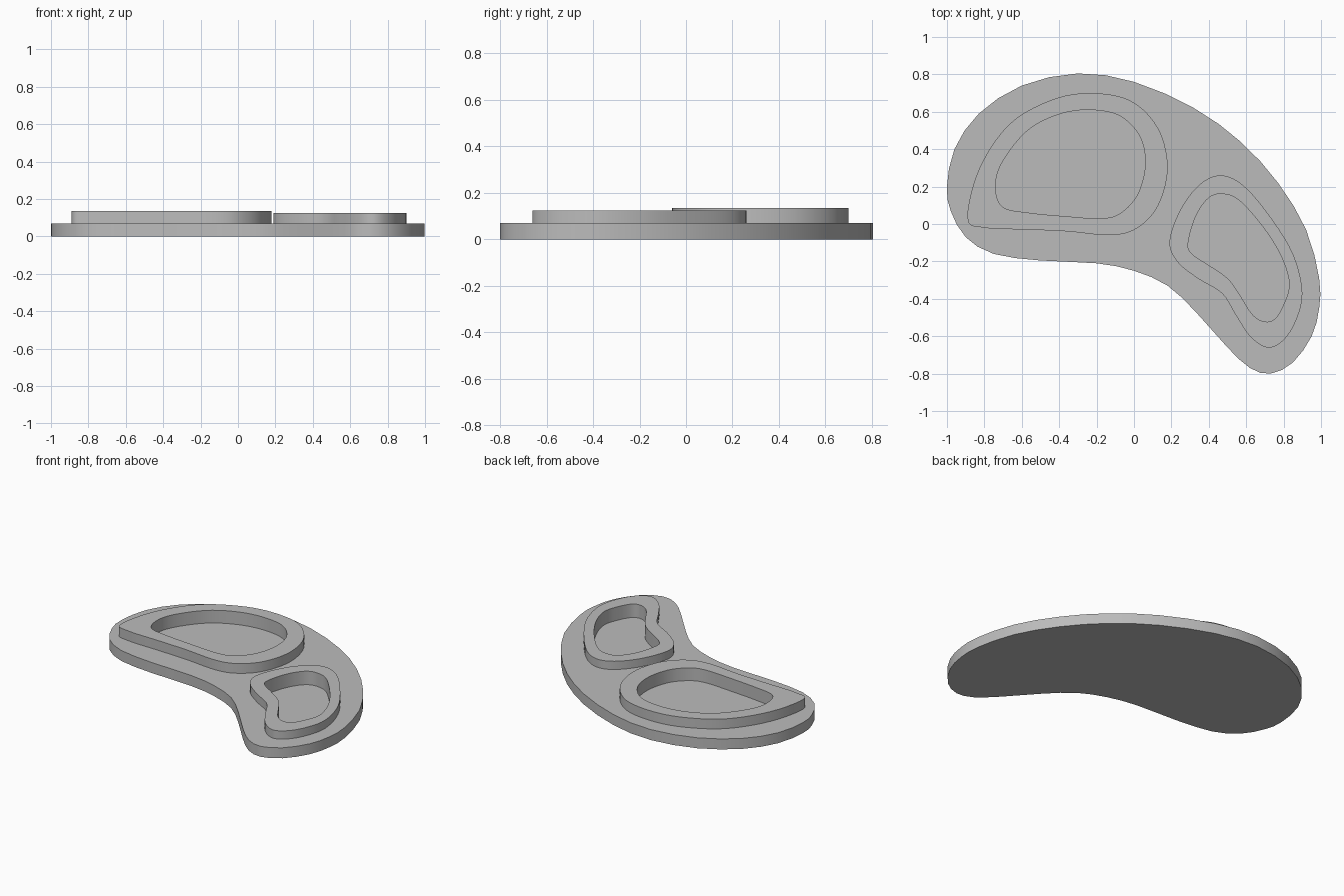
import bpy
import bmesh
import math
from mathutils import Vector

if "Cube" in bpy.data.objects:
    bpy.data.objects.remove(bpy.data.objects["Cube"], do_unlink=True)

SLAB_TOP = 0.07

grey = bpy.data.materials.new("plain_grey")
grey.use_nodes = True
grey.diffuse_color = (0.5, 0.5, 0.5, 1)
grey.node_tree.nodes["Principled BSDF"].inputs["Base Color"].default_value = (0.5, 0.5, 0.5, 1)


def closed_curve(points, steps):
    """Smooth closed outline passing through the given plan points."""
    knots = [Vector(p) for p in points]
    count = len(knots)
    outline = []
    for i in range(count):
        a, b, c, d = (knots[(i + k) % count] for k in (-1, 0, 1, 2))
        for s in range(steps):
            t = s / steps
            outline.append(b + 0.5 * t * ((c - a)
                           + t * (2 * a - 5 * b + 4 * c - d)
                           + t * t * (3 * b - a - 3 * c + d)))
    return outline


def finish(name, bm):
    bmesh.ops.recalc_face_normals(bm, faces=bm.faces)
    mesh = bpy.data.meshes.new(name)
    bm.to_mesh(mesh)
    bm.free()
    mesh.materials.append(grey)
    obj = bpy.data.objects.new(name, mesh)
    bpy.context.collection.objects.link(obj)
    return obj


def smooth(obj):
    bpy.ops.object.select_all(action="DESELECT")
    obj.select_set(True)
    bpy.context.view_layer.objects.active = obj
    bpy.ops.object.shade_smooth_by_angle(angle=math.radians(30))


def prism(name, outline, bottom, top):
    """Solid plate from a plan outline."""
    bm = bmesh.new()
    face = bm.faces.new([bm.verts.new((p.x, p.y, bottom)) for p in outline])
    lifted = bmesh.ops.extrude_face_region(bm, geom=[face], use_keep_orig=True)["geom"]
    verts = [v for v in lifted if isinstance(v, bmesh.types.BMVert)]
    bmesh.ops.translate(bm, verts=verts, vec=(0, 0, top - bottom))
    return finish(name, bm)


def rim(name, outer, inner, bottom, top):
    """Raised wall between two matching outlines."""
    bm = bmesh.new()
    loops = [[bm.verts.new((p.x, p.y, z)) for p in outline]
             for outline, z in ((outer, bottom), (outer, top), (inner, top), (inner, bottom))]
    count = len(outer)
    for k in range(4):
        low, high = loops[k], loops[(k + 1) % 4]
        for i in range(count):
            j = (i + 1) % count
            bm.faces.new((low[i], low[j], high[j], high[i]))
    return finish(name, bm)


def cut(target, outline, floor):
    """Sink a flat-bottomed recess into the target."""
    cutter = prism("recess_cutter", outline, floor, 1)
    cutter.hide_render = True
    mod = target.modifiers.new("recess", "BOOLEAN")
    mod.operation = "DIFFERENCE"
    mod.solver = "EXACT"
    mod.object = cutter
    bpy.ops.object.select_all(action="DESELECT")
    target.select_set(True)
    bpy.context.view_layer.objects.active = target
    bpy.ops.object.modifier_apply(modifier=mod.name)
    bpy.data.objects.remove(cutter, do_unlink=True)


# Kidney-shaped base
base_outline = closed_curve([
    (-1, .2), (-.96, .4), (-.83, .59), (-.6, .74), (-.3, .805), (0, .76),
    (.32, .62), (.57, .44), (.77, .22), (.92, -.03), (.99, -.29), (.99, -.45),
    (.95, -.6), (.85, -.74), (.73, -.8), (.62, -.77), (.5, -.66), (.33, -.47),
    (.18, -.33), (0, -.25), (-.2, -.21), (-.5, -.195), (-.75, -.16),
    (-.9, -.07), (-.98, .07)], 2)
base = prism("base_slab", base_outline, 0, SLAB_TOP)

# Large basin outlines
large_outer = closed_curve([
    (-.89, .03), (-.83, .29), (-.67, .53), (-.45, .66), (-.24, .7), (-.02, .66),
    (.13, .51), (.18, .3), (.13, .1), (.02, -.02), (-.12, -.06), (-.35, -.04),
    (-.56, -.03), (-.8, -.02)], 5)
large_inner = closed_curve([
    (-.74, .19), (-.71, .32), (-.58, .49), (-.42, .58), (-.25, .61), (-.08, .58),
    (.03, .47), (.06, .32), (.02, .16), (-.07, .06), (-.17, .03), (-.35, .04),
    (-.56, .06), (-.7, .09)], 5)

# Small basin outlines
small_outer = closed_curve([
    (.19, -.09), (.25, .08), (.35, .21), (.46, .26), (.58, .21), (.72, .05),
    (.85, -.16), (.9, -.37), (.86, -.53), (.79, -.63), (.71, -.66), (.62, -.6),
    (.54, -.48), (.47, -.37), (.34, -.29), (.23, -.2)], 5)
small_inner = closed_curve([
    (.29, -.1), (.33, .04), (.4, .14), (.48, .16), (.57, .12), (.7, -.03),
    (.79, -.18), (.83, -.32), (.8, -.43), (.75, -.51), (.69, -.52), (.63, -.48),
    (.56, -.37), (.5, -.29), (.4, -.22), (.31, -.16)], 5)

# Recessed floors and raised rims
for name, outer, inner, floor, top in (
        ("large_rim", large_outer, large_inner, 0.05, 0.135),
        ("small_rim", small_outer, small_inner, 0.035, 0.125)):
    cut(base, inner, floor)
    smooth(rim(name, outer, inner, SLAB_TOP, top))
smooth(base)
